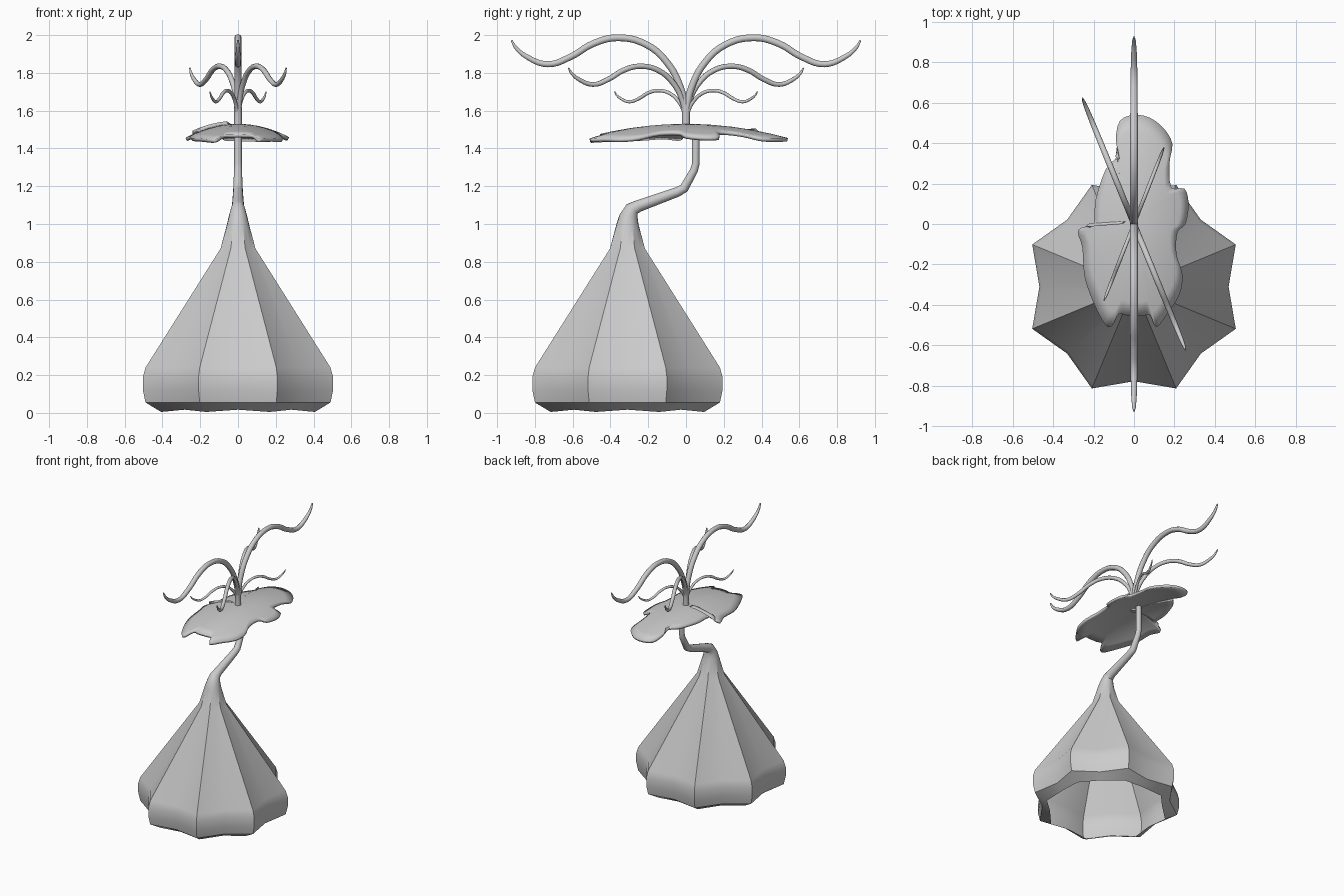
import bpy, bmesh
from math import sin, cos, pi, radians, hypot
from mathutils import Vector

if "Cube" in bpy.data.objects:
    bpy.data.objects.remove(bpy.data.objects["Cube"])


def finish(name, bm, angle=40):
    bmesh.ops.recalc_face_normals(bm, faces=bm.faces)
    me = bpy.data.meshes.new(name)
    bm.to_mesh(me)
    bm.free()
    ob = bpy.data.objects.new(name, me)
    bpy.context.collection.objects.link(ob)
    bpy.ops.object.select_all(action='DESELECT')
    ob.select_set(True)
    bpy.context.view_layer.objects.active = ob
    bpy.ops.object.shade_smooth_by_angle(angle=radians(angle))
    return ob


def skin(bm, rings):
    for a, b in zip(rings, rings[1:]):
        n = len(a)
        for i in range(n):
            bm.faces.new((a[i], a[(i + 1) % n], b[(i + 1) % n], b[i]))


# Lobed hollow base flowing into the bent stem: y, z, tilt, ridge radius, valley radius
stations = [
    (-.31, .005, 0, .44, .40), (-.31, .055, 0, .53, .455),
    (-.31, .12, 0, .545, .468), (-.31, .19, 0, .545, .468),
    (-.31, .24, 0, .53, .455), (-.31, .87, 0, .1, .09),
    (-.31, 1.0, 0, .061, .058), (-.304, 1.04, 10, .049, .049),
    (-.285, 1.08, 40, .038, .038), (-.25, 1.096, 62, .032, .032),
    (-.045, 1.17, 65, .026, .026), (-.01, 1.19, 45, .025, .025),
    (.043, 1.285, 22, .021, .021), (.052, 1.32, 4, .02, .02),
    (.052, 1.515, 0, .02, .02)]
bm = bmesh.new()
rings = []
for k, (y, z, tilt, ro, ri) in enumerate(stations):
    t = radians(tilt)
    ring = []
    for i in range(16):
        a = i * pi / 8
        r = ro if i % 2 else ri
        lift = .012 if k == 0 and i % 2 == 0 else 0
        v = r * sin(a)
        ring.append(bm.verts.new((r * cos(a), y + v * cos(t), z - v * sin(t) + lift)))
    rings.append(ring)
skin(bm, rings)
finish("base_and_stem", bm)

# Domed leaf cap with a ragged outline
outline = [
    (0, .54), (-.07, .51), (-.09, .42), (-.08, .34), (-.14, .27), (-.19, .12),
    (-.2, -.005), (-.25, -.015), (-.278, -.04), (-.255, -.12), (-.245, -.26),
    (-.2, -.39), (-.145, -.495), (-.11, -.505), (-.075, -.445), (-.03, -.455),
    (.04, -.455), (.08, -.45), (.11, -.51), (.165, -.445), (.225, -.35),
    (.24, -.25), (.21, -.15), (.215, -.04), (.255, 0), (.27, .1),
    (.25, .175), (.185, .18), (.175, .3), (.19, .395), (.15, .47), (.08, .525)]


def smooth_loop(pts, steps=3):
    p = [Vector(q) for q in pts]
    n, out = len(p), []
    for i in range(n):
        a, b, c, d = (p[(i + j) % n] for j in (-1, 0, 1, 2))
        for s in range(steps):
            t = s / steps
            out.append(.5 * (2 * b + (c - a) * t + (2 * a - 5 * b + 4 * c - d) * t * t
                             + (3 * b - a - 3 * c + d) * t ** 3))
    return out


bm = bmesh.new()
loop = smooth_loop(outline)
rings = []
for f in (1, .85, .65, .45, .25, .1):
    rings.append([bm.verts.new((p.x * f, p.y * f,
                  1.53 - .075 * hypot(p.x * f / .28, p.y * f / .54) ** 2)) for p in loop])
skin(bm, rings)
bm.faces.new(rings[-1])
cap = finish("leaf_cap", bm)
m = cap.modifiers.new("thickness", 'SOLIDIFY')
m.thickness = .018
m.offset = -1

# Curling tendrils: distance out, height above the root, relative thickness
path = [(0, 0, 1.1), (.004, .11, 1.05), (.03, .225, 1), (.1, .355, 1), (.21, .45, 1),
        (.36, .486, 1), (.49, .455, 1), (.61, .385, .95), (.73, .346, .9),
        (.84, .385, .75), (.9, .435, .5), (.922, .473, .25)]


def tendril(name, dx, dy, height, radius):
    cu = bpy.data.curves.new(name, 'CURVE')
    cu.dimensions = '3D'
    cu.bevel_depth = radius
    cu.bevel_resolution = 3
    cu.resolution_u = 5
    cu.use_fill_caps = True
    sp = cu.splines.new('BEZIER')
    sp.bezier_points.add(len(path) - 1)
    for bp, (d, h, r) in zip(sp.bezier_points, path):
        bp.co = (dx * d / .922, dy * d / .922, 1.5 + h * height)
        bp.radius = r
        bp.handle_left_type = bp.handle_right_type = 'AUTO'
    sp.use_smooth = True
    ob = bpy.data.objects.new(name, cu)
    bpy.context.collection.objects.link(ob)
    bpy.ops.object.select_all(action='DESELECT')
    ob.select_set(True)
    bpy.context.view_layer.objects.active = ob
    bpy.ops.object.convert(target='MESH')


for label, s in (("back", 1), ("front", -1)):
    tendril("large_tendril_" + label, 0, .924 * s, 1, .019)
    tendril("medium_tendril_" + label, -.255 * s, .622 * s, .69, .0145)
    tendril("small_tendril_" + label, .148 * s, .378 * s, .425, .0095)
